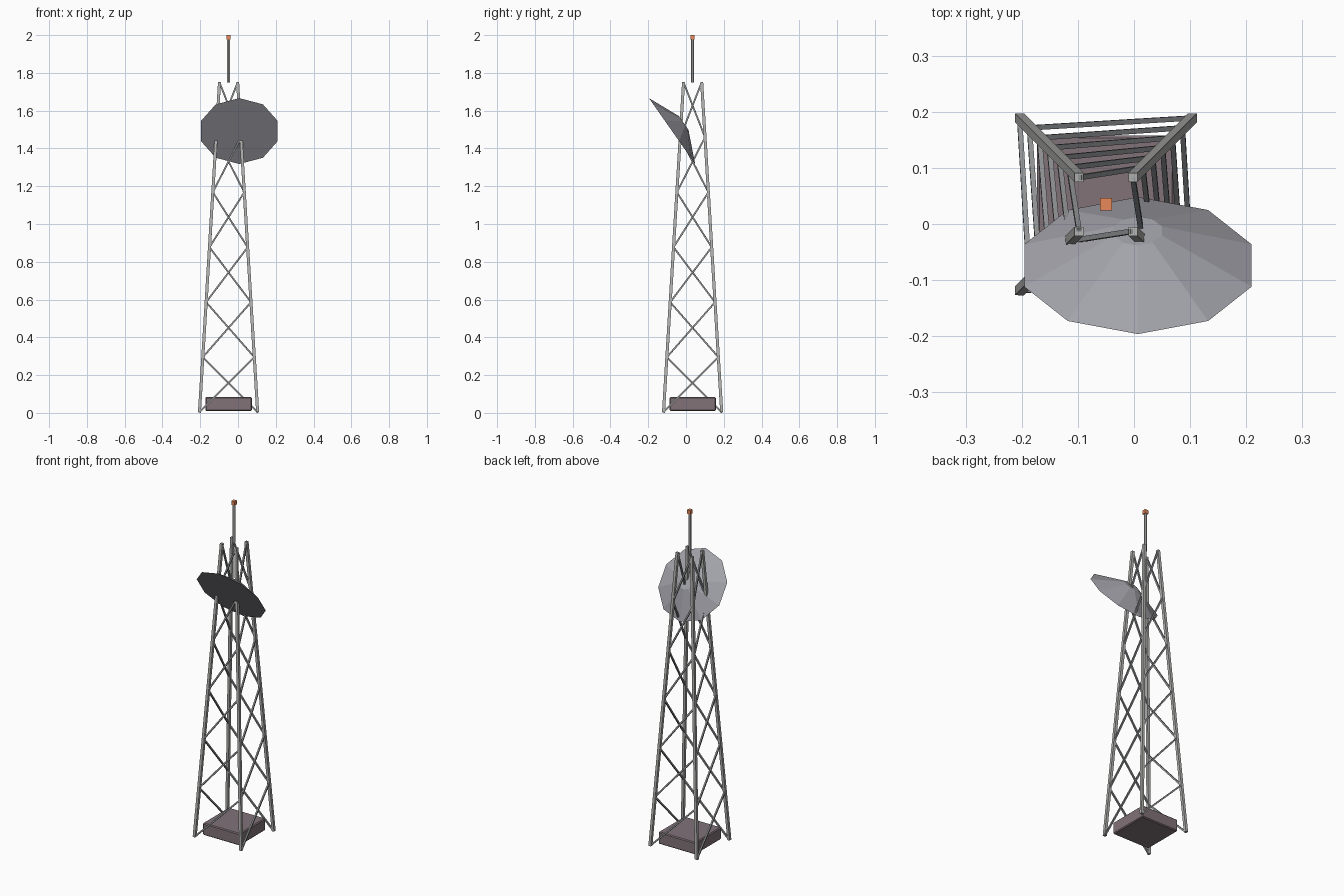
import bpy, math
from mathutils import Vector, Matrix

if "Cube" in bpy.data.objects:
    bpy.data.objects.remove(bpy.data.objects["Cube"])

CX, CY = -0.05, 0.035          # tower axis
Z0, Z1 = 0.004, 1.75           # leg bottom and top
H0, H1 = 0.154, 0.048          # half spacing of legs at bottom and top
PANELS = 6


def mat(name, rgb):
    m = bpy.data.materials.new(name)
    m.diffuse_color = (*rgb, 1)
    m.use_nodes = True
    m.node_tree.nodes["Principled BSDF"].inputs["Base Color"].default_value = m.diffuse_color
    return m


STEEL = mat("steel", (0.45, 0.45, 0.44))
BRACE = mat("brace_steel", (0.30, 0.31, 0.32))
DISH = mat("dish_grey", (0.36, 0.36, 0.40))
BASE = mat("base_brown", (0.22, 0.17, 0.19))
LAMP = mat("lamp_orange", (0.80, 0.25, 0.10))


def prism(name, material, sides, r_low, r_high, length, matrix, phase):
    """Closed prism or frustum along local z, centred on its middle."""
    verts = []
    for r, z in ((r_low, -length / 2), (r_high, length / 2)):
        for i in range(sides):
            a = phase + 2 * math.pi * i / sides
            verts.append(matrix @ Vector((r * math.cos(a), r * math.sin(a), z)))
    faces = [(i, (i + 1) % sides, sides + (i + 1) % sides, sides + i) for i in range(sides)]
    faces += [tuple(reversed(range(sides))), tuple(range(sides, 2 * sides))]
    me = bpy.data.meshes.new(name)
    me.from_pydata(verts, [], faces)
    me.materials.append(material)
    ob = bpy.data.objects.new(name, me)
    bpy.context.collection.objects.link(ob)
    return ob


def beam(name, material, a, b, width, sides=4):
    """Straight bar between two points."""
    a, b = Vector(a), Vector(b)
    d = b - a
    rot = Vector((0, 0, 1)).rotation_difference(d).to_matrix().to_4x4()
    r = width / 2 / math.cos(math.pi / sides)
    return prism(name, material, sides, r, r, d.length,
                 Matrix.Translation((a + b) / 2) @ rot, math.pi / sides)


def corner(i, t):
    """Point on leg i (counterclockwise from front left) at height fraction t."""
    sx, sy = ((-1, -1), (1, -1), (1, 1), (-1, 1))[i % 4]
    h = H0 + (H1 - H0) * t
    return Vector((CX + sx * h, CY + sy * h, Z0 + (Z1 - Z0) * t))


# Legs and one rising diagonal per panel on every face
for i in range(4):
    beam(f"leg_{i + 1}", STEEL, corner(i, 0), corner(i, 1), 0.016)
    for k in range(PANELS):
        beam(f"brace_{i + 1}_{k + 1}", BRACE,
             corner(i, k / PANELS), corner(i + 1, (k + 1) / PANELS), 0.009)

# Base block
base = beam("base_block", BASE, (CX, CY, 0.011), (CX, CY, 0.083), 0.246)
bev = base.modifiers.new("edge", 'BEVEL')
bev.width = 0.005
bev.segments = 1

# Mast with lamp on top
beam("mast", STEEL, (CX, CY, 1.75), (CX, CY, 1.98), 0.015, sides=6)
beam("mast_lamp", LAMP, (CX, CY, 1.977), (CX, CY, 2.0), 0.022)

# Dish: ten-sided solid frustum, wide flat face tilted forward and down
tilt = Matrix.Translation((0.007, -0.074, 1.492)) @ Matrix.Rotation(math.radians(-55), 4, 'X')
prism("dish", DISH, 10, 0.213, 0.045, 0.075,
      tilt @ Matrix.Translation((0, 0, 0.0375)), math.pi / 2)
